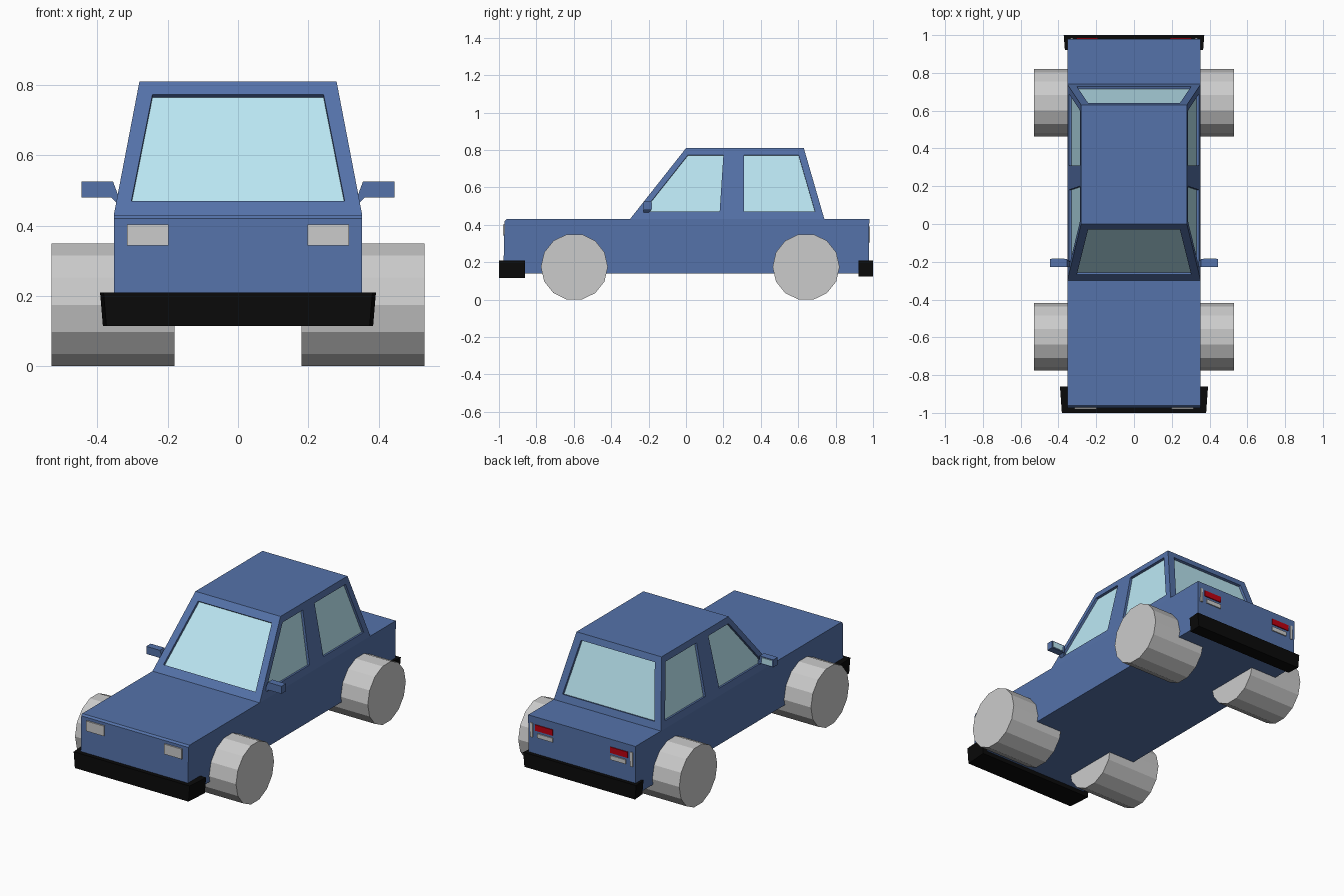
import bpy, bmesh, math
from mathutils import Vector

if "Cube" in bpy.data.objects:
    bpy.data.objects.remove(bpy.data.objects["Cube"])


def material(name, rgb):
    m = bpy.data.materials.new(name)
    m.diffuse_color = (*rgb, 1)
    m.use_nodes = True
    m.node_tree.nodes["Principled BSDF"].inputs["Base Color"].default_value = m.diffuse_color
    return m


BLUE = material("blue_paint", (0.09, 0.17, 0.40))
GLASS = material("pale_glass", (0.50, 0.80, 0.90))
BLACK = material("black_rubber", (0.003, 0.003, 0.003))
RED = material("red_lens", (0.5, 0.0, 0.005))


def finish(bm, name, mat=None):
    bmesh.ops.recalc_face_normals(bm, faces=bm.faces[:])
    me = bpy.data.meshes.new(name)
    bm.to_mesh(me)
    bm.free()
    ob = bpy.data.objects.new(name, me)
    bpy.context.collection.objects.link(ob)
    if mat:
        me.materials.append(mat)
    return ob


def loft(bm, a, b):
    """Closed solid between two matching outlines."""
    va = [bm.verts.new(p) for p in a]
    vb = [bm.verts.new(p) for p in b]
    n = len(va)
    bm.faces.new(va)
    bm.faces.new(vb[::-1])
    for i in range(n):
        bm.faces.new((va[i], va[(i + 1) % n], vb[(i + 1) % n], vb[i]))


def solid(name, a, b, mat=None):
    bm = bmesh.new()
    loft(bm, a, b)
    return finish(bm, name, mat)


def box(name, x, y, z, mat=None):
    ring = lambda h: [(x[0], y[0], h), (x[1], y[0], h), (x[1], y[1], h), (x[0], y[1], h)]
    return solid(name, ring(z[0]), ring(z[1]), mat)


def mirror(ob):
    m = ob.modifiers.new("mirror", 'MIRROR')
    m.use_mirror_merge = False
    return ob


# Lower body: side profile swept across the width
profile = [(-.97, .14), (-.975, .21), (-.97, .42), (-.96, .43), (.98, .43), (.977, .14)]
solid("lower_body", [(-.353, y, z) for y, z in profile], [(.353, y, z) for y, z in profile], BLUE)

# Cabin: tapered block
cabin = solid("cabin",
              [(-.353, -.30, .43), (.353, -.30, .43), (.353, .74, .43), (-.353, .74, .43)],
              [(-.28, 0, .81), (.28, 0, .81), (.28, .63, .81), (-.28, .63, .81)], BLUE)

# Sloped cabin planes as functions of height
front_y = lambda z: -.30 + (z - .43) * .30 / .38
rear_y = lambda z: .74 - (z - .43) * .11 / .38
side_x = lambda z: .353 - (z - .43) * .073 / .38

LO, HI = .47, .773
side = lambda s, pts: [(s * side_x(z), y, z) for y, z in pts]
front_door = [(-.23, LO), (.18, LO), (.20, HI), (.01, HI)]
rear_door = [(.31, LO), (.69, LO), (.602, HI), (.31, HI)]
end = lambda f: [(-.303, f(LO), LO), (.303, f(LO), LO), (.243, f(HI), HI), (-.243, f(HI), HI)]
windows = {
    "windshield": end(front_y),
    "rear_window": end(rear_y),
    "right_front_window": side(1, front_door),
    "right_rear_window": side(1, rear_door),
    "left_front_window": side(-1, front_door),
    "left_rear_window": side(-1, rear_door),
}

# Window recesses and glass panes
cut = bmesh.new()
middle = Vector((0, .3, .6))
for name, pts in windows.items():
    p = [Vector(v) for v in pts]
    n = (p[1] - p[0]).cross(p[2] - p[1]).normalized()
    if n.dot(p[0] - middle) < 0:
        n = -n
    loft(cut, [v + n * .03 for v in p], [v - n * .015 for v in p])
    pane = bmesh.new()
    vs = [pane.verts.new(v - n * .0145) for v in p]
    f = pane.faces.new(vs)
    f.normal_update()
    if f.normal.dot(n) < 0:
        f.normal_flip()
    me = bpy.data.meshes.new(name)
    pane.to_mesh(me)
    pane.free()
    me.materials.append(GLASS)
    bpy.context.collection.objects.link(bpy.data.objects.new(name, me))
cutter = finish(cut, "window_cutter", BLUE)
cutter.hide_render = True
cutter.display_type = 'WIRE'
mod = cabin.modifiers.new("window_recesses", 'BOOLEAN')
mod.operation = 'DIFFERENCE'
mod.solver = 'EXACT'
mod.object = cutter

# Bake the recesses and remove the cutter
bpy.context.view_layer.update()
baked = bpy.data.meshes.new_from_object(cabin.evaluated_get(bpy.context.evaluated_depsgraph_get()))
cabin.modifiers.clear()
cabin.data = baked
bpy.data.objects.remove(cutter)

# Wheels: 14-sided drums
for label, y in (("front", -.597), ("rear", .642)):
    for s, sname in ((1, "right"), (-1, "left")):
        ring = [(y + .179 * math.cos(i * math.tau / 14), .175 + .179 * math.sin(i * math.tau / 14))
                for i in range(14)]
        solid(f"{label}_{sname}_wheel", [(s * .18, a, b) for a, b in ring],
              [(s * .53, a, b) for a, b in ring])


# Bumpers: tapered toward the outside and the bottom
def bumper(name, outer, inner, z0, z1, w_out, w_in):
    def ring(z, d):
        return [(-w_out + d, outer, z), (w_out - d, outer, z), (w_in - d, inner, z), (-w_in + d, inner, z)]
    solid(name, ring(z0, .008), ring(z1, 0), BLACK)


bumper("front_bumper", -1.0, -.86, .115, .21, .382, .392)
bumper("rear_bumper", 1.0, .922, .125, .21, .372, .366)

# Headlights and tail lights
mirror(box("headlights", (.198, .315), (-.979, -.95), (.343, .403)))
mirror(box("tail_lights", (.19, .305), (.95, .985), (.35, .385), RED))
mirror(box("reverse_lights", (.19, .29), (.95, .985), (.31, .335)))
mirror(box("side_markers", (.322, .336), (.95, .985), (.305, .39)))

# Door mirrors with a short angled arm
shape = [(.335, .49), (.342, .49), (.355, .525), (.445, .525), (.445, .48), (.36, .48), (.345, .465), (.335, .465)]
mirror(solid("door_mirrors", [(x, -.227, z) for x, z in shape],
             [(x, -.185 if x > .35 else -.20, z) for x, z in shape], BLUE))
mirror(box("mirror_glass", (.368, .438), (-.2, -.183), (.486, .519), GLASS))
